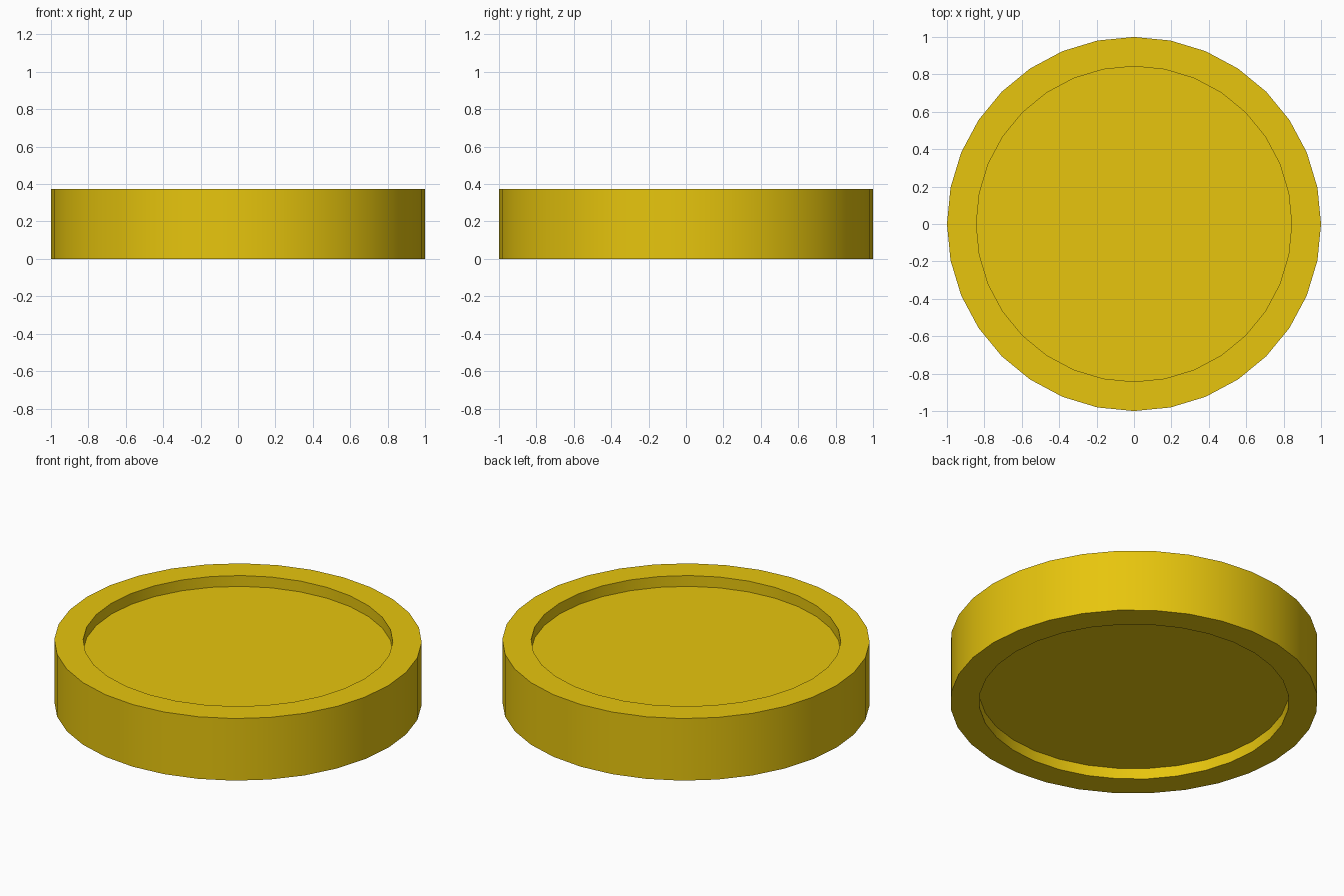
import bpy, bmesh, math
from mathutils import Matrix, Vector

if "Cube" in bpy.data.objects:
    bpy.data.objects.remove(bpy.data.objects["Cube"])

SIDES = 32
RADIUS, RIM_INNER = 1.0, 0.843
HEIGHT, RECESS = 0.373, 0.065

# Coin body: a capped cylinder standing on z = 0
bm = bmesh.new()
bmesh.ops.create_cone(bm, cap_ends=True, segments=SIDES, radius1=RADIUS,
                      radius2=RADIUS, depth=HEIGHT,
                      matrix=Matrix.Translation((0, 0, HEIGHT / 2)))

# Raised rim on both faces: inset each cap, then sink it with straight walls
inset = (RADIUS - RIM_INNER) * math.cos(math.pi / SIDES)
for cap in [f for f in bm.faces if len(f.verts) == SIDES]:
    sink = Vector((0, 0, -math.copysign(RECESS, cap.normal.z)))
    bmesh.ops.inset_region(bm, faces=[cap], thickness=inset, use_even_offset=True)
    floor = bmesh.ops.extrude_discrete_faces(bm, faces=[cap])["faces"][0]
    bmesh.ops.translate(bm, verts=floor.verts, vec=sink)
bmesh.ops.recalc_face_normals(bm, faces=bm.faces)

mesh = bpy.data.meshes.new("coin")
bm.to_mesh(mesh)
bm.free()
coin = bpy.data.objects.new("coin", mesh)
bpy.context.collection.objects.link(coin)

# Gold colour
gold = bpy.data.materials.new("gold")
gold.diffuse_color = (0.8, 0.56, 0.004, 1)
gold.use_nodes = True
gold.node_tree.nodes["Principled BSDF"].inputs["Base Color"].default_value = gold.diffuse_color
mesh.materials.append(gold)

# Smooth curved walls, sharp rim edges
bpy.context.view_layer.objects.active = coin
coin.select_set(True)
bpy.ops.object.shade_smooth_by_angle(angle=math.radians(30))
